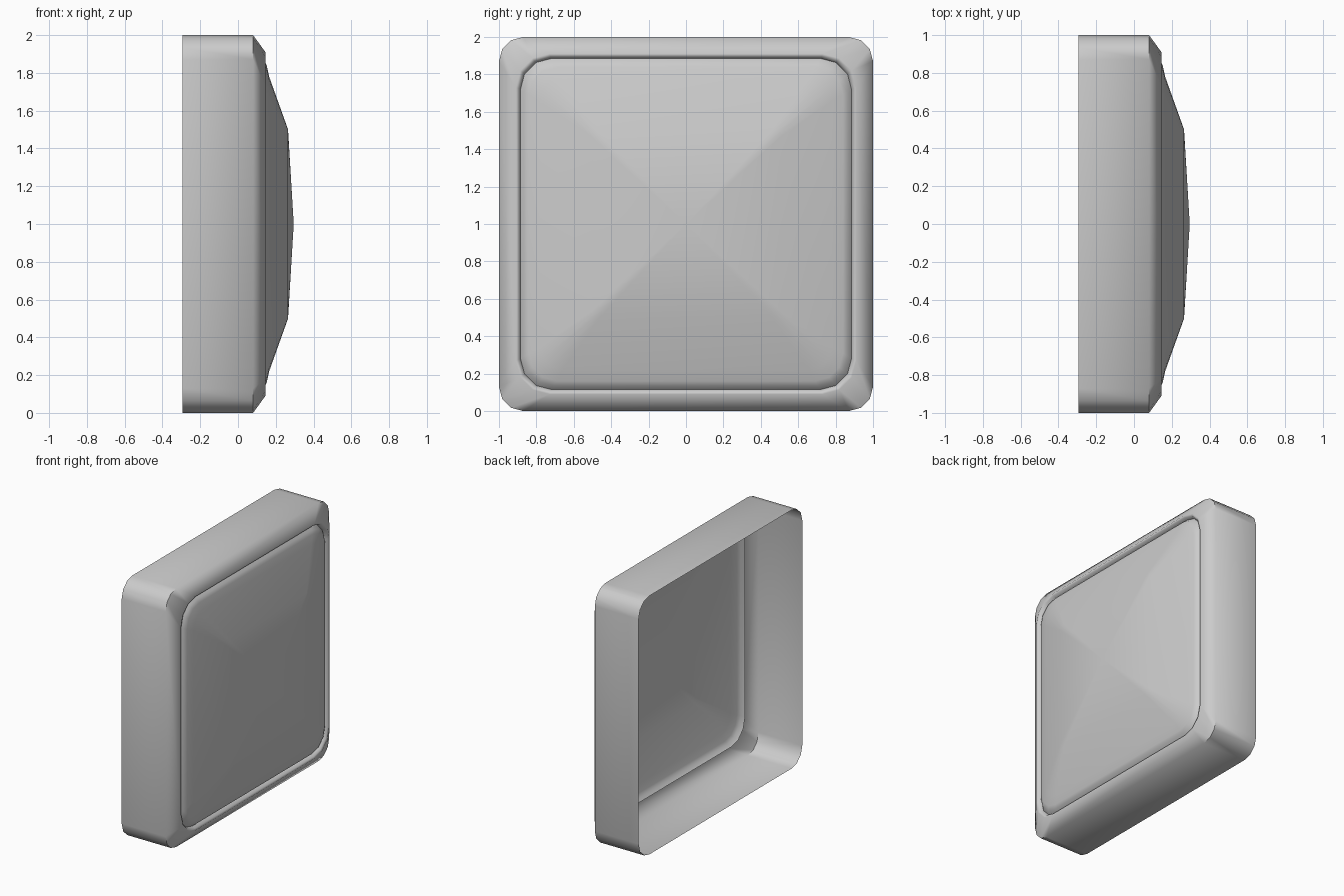
import bpy, bmesh, math

default_cube = bpy.data.objects.get("Cube")
if default_cube:
    bpy.data.objects.remove(default_cube, do_unlink=True)

grey = bpy.data.materials.new("plain_grey")
grey.use_nodes = True
colour = (0.6, 0.6, 0.6, 1)
grey.diffuse_color = colour
grey.node_tree.nodes["Principled BSDF"].inputs["Base Color"].default_value = colour


def rounded_square(bm, x, half, radius, steps=3):
    """Ring of vertices facing +x, centred at half height."""
    ring = []
    for corner in range(4):
        turn = corner * math.pi / 2
        middle = turn + math.pi / 4
        reach = (half - radius) * math.sqrt(2)
        for i in range(steps + 1):
            a = turn + i / steps * math.pi / 2
            y = reach * math.cos(middle) + radius * math.cos(a)
            z = reach * math.sin(middle) + radius * math.sin(a)
            ring.append(bm.verts.new((x, y, 1 + z)))
    return ring


def loft(name, profile, angle, apex=None):
    """Bridge rounded squares given as (x, half width, corner radius)."""
    bm = bmesh.new()
    rings = [rounded_square(bm, *p) for p in profile]
    count = len(rings[0])
    for a, b in zip(rings, rings[1:]):
        for i in range(count):
            j = (i + 1) % count
            bm.faces.new((a[i], a[j], b[j], b[i]))
    if apex is not None:
        tip = bm.verts.new((apex, 0, 1))
        last = rings[-1]
        for i in range(count):
            bm.faces.new((last[i], last[(i + 1) % count], tip))
    mesh = bpy.data.meshes.new(name)
    bm.to_mesh(mesh)
    bm.free()
    mesh.materials.append(grey)
    obj = bpy.data.objects.new(name, mesh)
    bpy.context.collection.objects.link(obj)
    bpy.ops.object.select_all(action="DESELECT")
    obj.select_set(True)
    bpy.context.view_layer.objects.active = obj
    bpy.ops.object.shade_smooth_by_angle(angle=math.radians(angle))
    return obj


# Open-backed housing with a chamfered front and a small lip
loft("housing", [(-0.295, 1, 0.13), (0.08, 1, 0.13), (0.145, 0.91, 0.18),
                 (0.14, 0.895, 0.17), (0.115, 0.885, 0.165)], 60)

# Domed front panel set into the lip
loft("domed_panel", [(0.115, 0.885, 0.165), (0.14, 0.865, 0.16),
                     (0.152, 0.84, 0.15), (0.165, 0.78, 0.12),
                     (0.265, 0.5, 0.04)], 60, apex=0.295)
